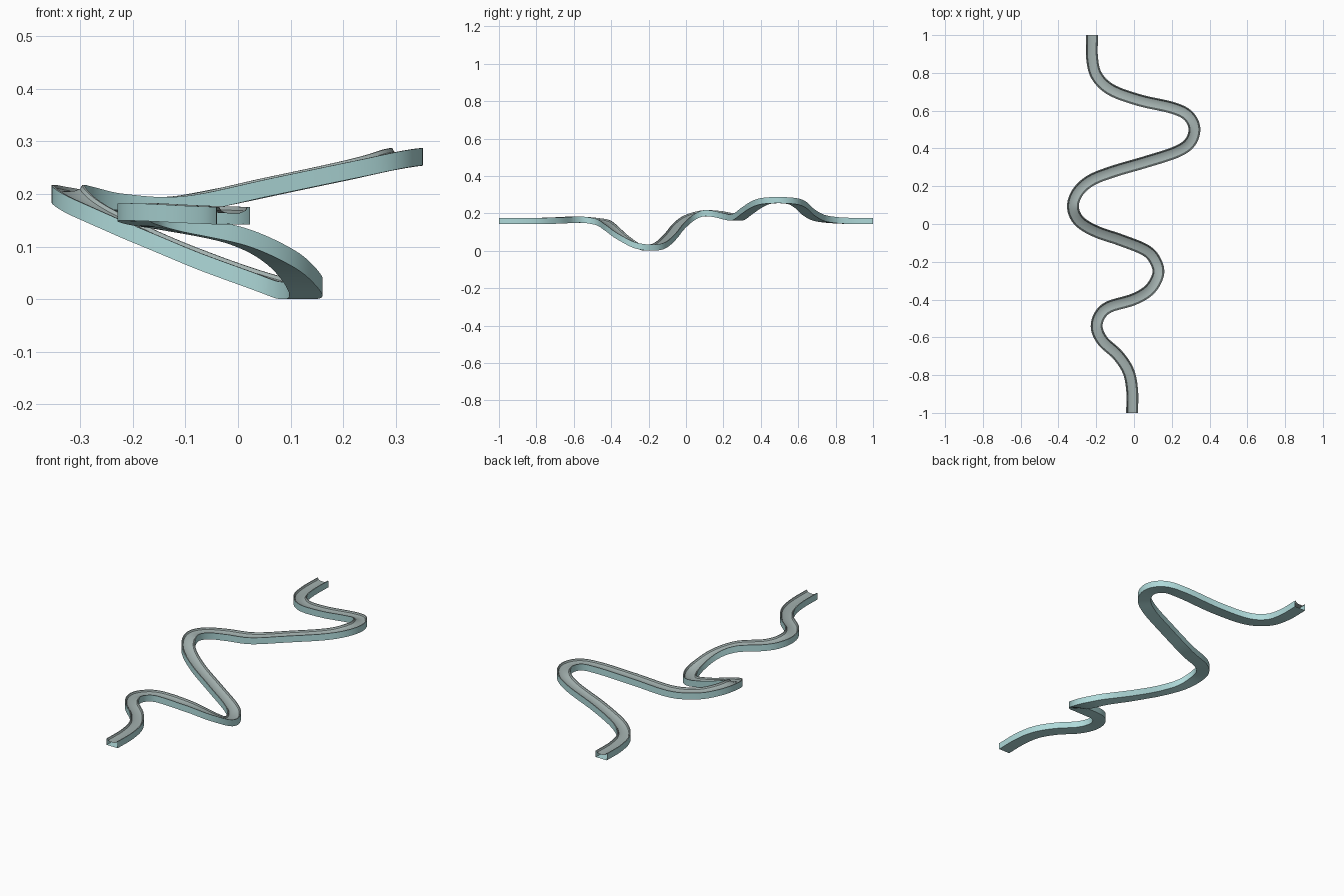
import bpy, bmesh
from mathutils import Vector

if "Cube" in bpy.data.objects:
    bpy.data.objects.remove(bpy.data.objects["Cube"])

def material(name, rgb):
    m = bpy.data.materials.new(name)
    m.diffuse_color = (*rgb, 1)
    m.use_nodes = True
    m.node_tree.nodes["Principled BSDF"].inputs["Base Color"].default_value = m.diffuse_color
    return m

# Winding centre line: x, y, height of the underside
PATH = [(-.01, -1, .142), (-.01, -.88, .142), (-.03, -.78, .143), (-.085, -.695, .145),
        (-.165, -.62, .149), (-.197, -.55, .149), (-.182, -.485, .142), (-.13, -.438, .131),
        (0, -.398, .103), (.085, -.345, .06), (.128, -.265, .012), (.113, -.195, 0),
        (.06, -.138, .012), (-.07, -.085, .058), (-.2, -.04, .113), (-.29, .015, .157),
        (-.323, .088, .183), (-.3, .165, .18), (-.23, .23, .167), (-.11, .278, .163),
        (.06, .328, .198), (.22, .38, .232), (.295, .43, .25), (.32, .505, .254),
        (.285, .575, .247), (.2, .616, .226), (.03, .655, .19), (-.12, .71, .16),
        (-.198, .785, .148), (-.222, .88, .143), (-.222, 1, .142)]

# Channel cross-section: offset across, height; underside first
HW, H = .0315, .033
SECTION = [(-HW, 0), (HW, 0), (HW, H), (.027, H), (.023, .026), (.012, .0215),
           (-.012, .0215), (-.023, .026), (-.027, H), (-HW, H)]

def smooth_path(pts, steps=8):
    p = [Vector(q) for q in pts]
    p = [2 * p[0] - p[1]] + p + [2 * p[-1] - p[-2]]
    out = []
    for i in range(1, len(p) - 2):
        a, b, c, d = p[i - 1:i + 3]
        for k in range(steps):
            t = k / steps
            out.append(.5 * (2 * b + (c - a) * t + (2 * a - 5 * b + 4 * c - d) * t * t
                             + (3 * b - a - 3 * c + d) * t ** 3))
    return out + [p[-2]]

# Sweep the section, keeping its sides vertical
line = smooth_path(PATH)
low = min(p.z for p in line)
bm = bmesh.new()
rings = []
for i, p in enumerate(line):
    t = line[min(i + 1, len(line) - 1)] - line[max(i - 1, 0)]
    side = Vector((t.y, -t.x, 0)).normalized()
    rings.append([bm.verts.new(p + side * u + Vector((0, 0, v - low))) for u, v in SECTION])
n = len(SECTION)
for a, b in zip(rings, rings[1:]):
    for j in range(n):
        k = (j + 1) % n
        f = bm.faces.new((a[j], a[k], b[k], b[j]))
        f.material_index = 1 if 2 <= j <= 8 else 0   # grey running surface
bmesh.ops.recalc_face_normals(bm, faces=bm.faces)

mesh = bpy.data.meshes.new("winding_channel")
bm.to_mesh(mesh)
bm.free()
mesh.materials.append(material("pale teal", (.43, .70, .70)))
mesh.materials.append(material("soft grey", (.36, .43, .42)))
obj = bpy.data.objects.new("winding_channel", mesh)
bpy.context.collection.objects.link(obj)
bpy.context.view_layer.objects.active = obj
obj.select_set(True)
bpy.ops.object.shade_smooth_by_angle()
